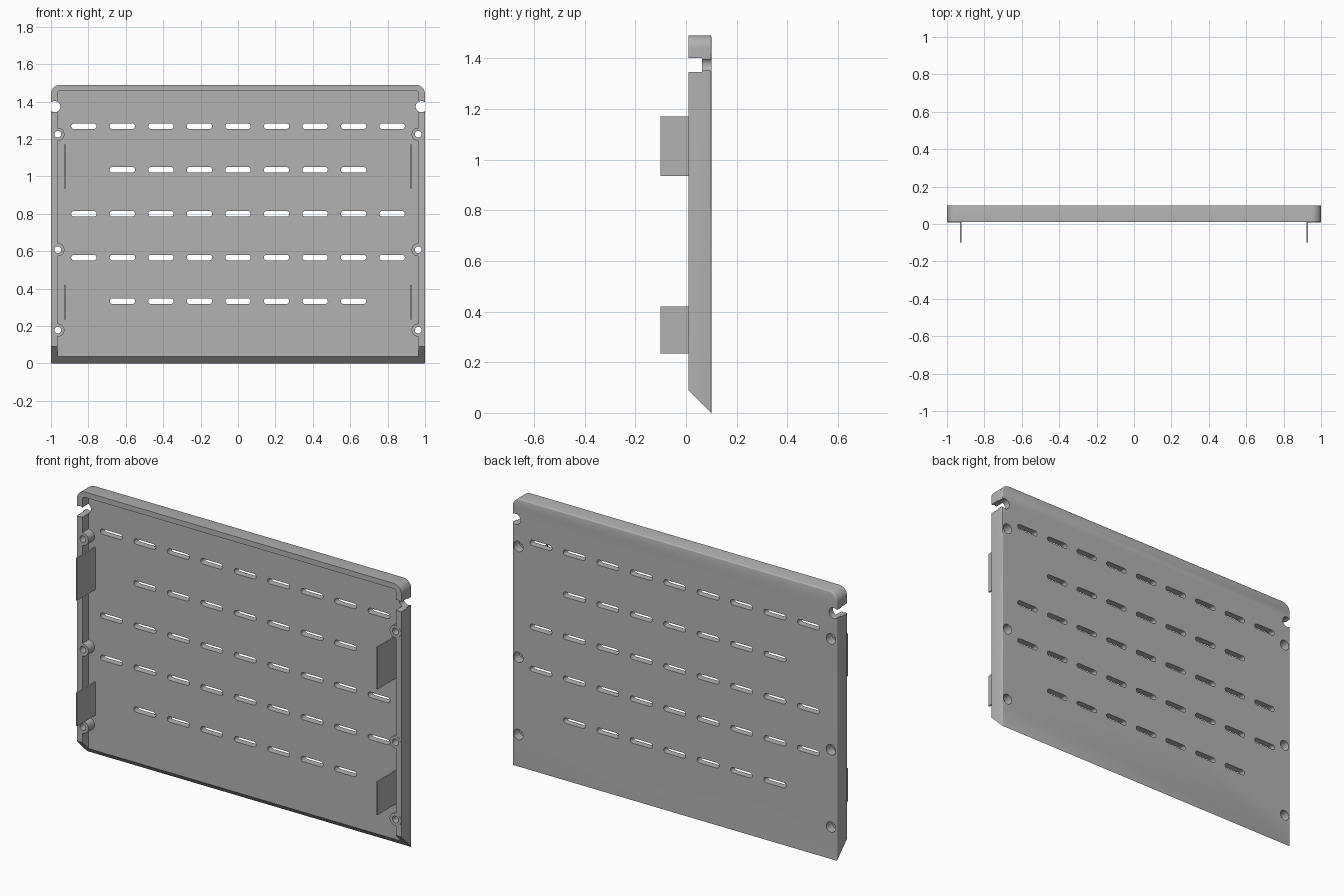
import bpy, bmesh
from math import pi, cos, sin
from mathutils import Vector

if "Cube" in bpy.data.objects:
    bpy.data.objects.remove(bpy.data.objects["Cube"], do_unlink=True)

grey = bpy.data.materials.new("plain grey")
grey.use_nodes = True
grey.diffuse_color = (0.45, 0.45, 0.45, 1)
grey.node_tree.nodes["Principled BSDF"].inputs["Base Color"].default_value = (0.45, 0.45, 0.45, 1)

FRONT, FLOOR, BACK = 0.01, 0.063, 0.1    # depths of rim, inner face, rear face
TOP = 1.49


def prism(bm, outline, y0, y1):
    """Extrude an (x, z) outline along y."""
    face = bm.faces.new([bm.verts.new((x, y0, z)) for x, z in outline])
    out = bmesh.ops.extrude_face_region(bm, geom=[face])["geom"]
    bmesh.ops.translate(bm, vec=(0, y1 - y0, 0),
                        verts=[v for v in out if isinstance(v, bmesh.types.BMVert)])


def arc(cx, cz, r, a0, a1, n):
    return [(cx + r * cos(a0 + (a1 - a0) * i / n), cz + r * sin(a0 + (a1 - a0) * i / n))
            for i in range(n + 1)]


def circle(cx, cz, r):
    return arc(cx, cz, r, 0, 2 * pi, 32)[:-1]


def capsule(cx, cz, half, r):
    return (arc(cx + half - r, cz, r, -pi / 2, pi / 2, 10)
            + arc(cx - half + r, cz, r, pi / 2, 1.5 * pi, 10))


def panel_outline(half, bottom, top, r):
    return ([(-half, bottom), (half, bottom)] + arc(half - r, top - r, r, 0, pi / 2, 10)
            + arc(r - half, top - r, r, pi / 2, pi, 10))


def rect(x0, x1, z0, z1):
    return [(x0, z0), (x1, z0), (x1, z1), (x0, z1)]


def finish(bm, name):
    bmesh.ops.recalc_face_normals(bm, faces=bm.faces[:])
    mesh = bpy.data.meshes.new(name)
    bm.to_mesh(mesh)
    bm.free()
    mesh.materials.append(grey)
    ob = bpy.data.objects.new(name, mesh)
    bpy.context.collection.objects.link(ob)
    return ob


def build(name, parts):
    bm = bmesh.new()
    for part in parts:
        prism(bm, *part)
    return finish(bm, name)


def select(ob):
    bpy.ops.object.select_all(action='DESELECT')
    ob.select_set(True)
    bpy.context.view_layer.objects.active = ob


def combine(target, tool, operation):
    mod = target.modifiers.new(operation, 'BOOLEAN')
    mod.operation, mod.solver, mod.object = operation, 'EXACT', tool
    select(target)
    bpy.ops.object.modifier_apply(modifier=mod.name)
    bpy.data.objects.remove(tool, do_unlink=True)


# Panel blank with a softened rear edge and a mitred bottom
bm = bmesh.new()
prism(bm, panel_outline(1, -0.1, TOP, 0.05), FRONT, BACK)
rear = [e for e in bm.edges if all(abs(v.co.y - BACK) < 1e-4 for v in e.verts)]
bmesh.ops.bevel(bm, geom=rear, offset=0.006, segments=3, affect='EDGES', profile=0.5)
bmesh.ops.bisect_plane(bm, geom=bm.verts[:] + bm.edges[:] + bm.faces[:], dist=1e-6,
                       plane_co=Vector((0, BACK, 0)), plane_no=Vector((0, -1, -1)),
                       clear_outer=True)
bmesh.ops.holes_fill(bm, edges=[e for e in bm.edges if e.is_boundary])
panel = finish(bm, "vented_panel")

# Hollow front, open at the bottom
combine(panel, build("pocket", [(panel_outline(0.965, -0.2, 1.46, 0.015), -0.1, FLOOR)]),
        'DIFFERENCE')

# Screw bosses down both sides
screws = [(side * 0.963, z) for side in (-1, 1) for z in (0.178, 0.608, 1.225)]
combine(panel, build("bosses", [(circle(x, z, 0.035), FRONT - 0.001, 0.075) for x, z in screws]),
        'UNION')

# Ventilation slots, screw holes and corner notches
holes = [(circle(x, z, 0.018), -0.1, 0.2) for x, z in screws]
for z, reach in ((0.333, 3), (0.566, 4), (0.80, 4), (1.035, 3), (1.268, 4)):
    holes += [(capsule(i * 0.206, z, 0.068, 0.015), -0.1, 0.2) for i in range(-reach, reach + 1)]
holes += [(circle(side * 0.98, 1.373, 0.03), -0.1, 0.2) for side in (-1, 1)]
combine(panel, build("holes", holes), 'DIFFERENCE')
combine(panel, build("rim_gaps", [(rect(-1.1, -0.96, 1.345, 1.4), -0.1, FLOOR),
                                  (rect(0.96, 1.1, 1.345, 1.4), -0.1, FLOOR)]), 'DIFFERENCE')

# Counterbores on the rear
combine(panel, build("counterbores", [(circle(x, z, 0.029), 0.05, 0.2) for x, z in screws]),
        'DIFFERENCE')
select(panel)
bpy.ops.object.shade_smooth_by_angle(angle=0.6)

# Thin tabs standing out from the inner face
for side, word in ((-1, "right"), (1, "left")):
    for z0, z1, level in ((0.235, 0.42, "lower"), (0.935, 1.17, "upper")):
        x = side * 0.925
        build(f"{word}_{level}_tab", [(rect(x - 0.004, x + 0.004, z0, z1), -0.1, FLOOR + 0.005)])
